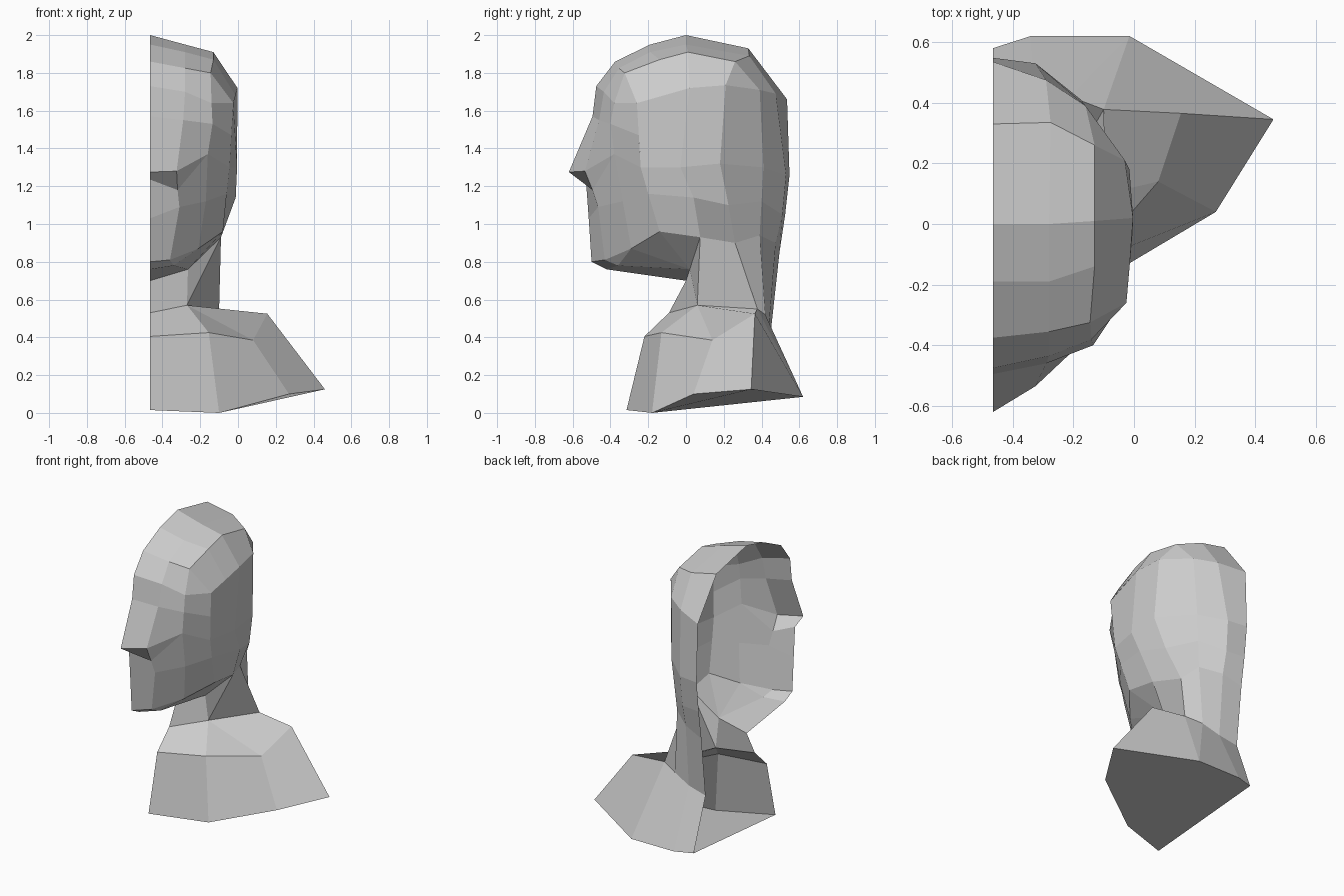
import bpy, bmesh

CUT = -0.465  # x of the open cut plane


def m(y, z):
    """Point on the cut plane profile."""
    return (CUT, y, z)


def make(name, lofts, caps=()):
    """Skin rows (top to bottom, points front to back); repeated points give triangles."""
    bm = bmesh.new()
    seen = {}

    def face(points):
        points = list(dict.fromkeys(points))
        if len(points) < 3:
            return
        for p in points:
            if p not in seen:
                seen[p] = bm.verts.new(p)
        vs = [seen[p] for p in points]
        if bm.faces.get(vs) is None:
            bm.faces.new(vs)

    for rows in lofts:
        for up, low in zip(rows, rows[1:]):
            for i in range(len(up) - 1):
                face((up[i], low[i], low[i + 1], up[i + 1]))
    for c in caps:
        face(c)
    mesh = bpy.data.meshes.new(name)
    bm.to_mesh(mesh)
    bm.free()
    ob = bpy.data.objects.new(name, mesh)
    bpy.context.collection.objects.link(ob)
    return ob


# Side and back of the skull: temple, cheek, lower cheek, jaw
temple = [(-.025, -.26, 1.64), (-.003, 0.02, 1.72), (-.03, .21, 1.735),
          (-.16, .39, 1.71), (-.29, .475, 1.69), m(.535, 1.66)]
cheek = [(-.045, -.24, 1.30), (-.005, -.03, 1.30), (-.015, .18, 1.32),
         (-.175, .41, 1.30), (-.325, .53, 1.26), m(.548, 1.26)]
lower = [(-.06, -.20, 1.16), (-.012, .04, 1.14), (-.07, .225, 1.10),
         (-.19, .40, 1.12), (-.33, .51, 1.05), m(.525, 1.05)]
jaw = [(-.08, -.14, .96), (-.09, .075, .93), (-.167, .26, .90),
       (-.205, .39, .94), (-.33, .475, .90), m(.495, .85)]

# Face, from hairline to jaw
hairline = [m(-.475, 1.73), (-.28, -.435, 1.70), (-.14, -.38, 1.64), temple[0]]
brow = [m(-.495, 1.57), (-.29, -.46, 1.55), (-.135, -.40, 1.53), (-.035, -.25, 1.47)]
nose = [m(-.62, 1.275), (-.325, -.535, 1.28), (-.16, -.38, 1.37), cheek[0]]
lip = [m(-.53, 1.235), (-.32, -.495, 1.18), nose[2], cheek[0]]
mouth = [m(-.515, 1.03), (-.31, -.465, 1.09), (-.17, -.335, 1.12), lower[0]]
chin = [m(-.50, .80), (-.36, -.43, .81), (-.21, -.29, .87), jaw[0]]

# Crown, from back to front
crown = [
    [temple[5], temple[4], temple[3], temple[2]],
    [m(.33, 1.93), (-.275, .335, 1.89), (-.13, .26, 1.86), temple[2]],
    [m(0, 2.0), (-.28, 0, 1.95), (-.13, .01, 1.91), temple[1]],
    [m(-.19, 1.95), (-.28, -.19, 1.91), (-.13, -.14, 1.87), (-.013, -.12, 1.68)],
    [m(-.375, 1.86), (-.28, -.355, 1.825), (-.145, -.325, 1.80), temple[0]],
    hairline]

# Underside of the jaw
throat = (-.265, .02, .76)
under = [chin + [jaw[1]],
         [m(-.42, .76), (-.34, -.36, .78), chin[2], jaw[0], jaw[1]],
         [m(0, .70), throat, throat, throat, jaw[1]]]

make("head", [crown, [hairline, brow, nose, lip, mouth, chin],
              [temple, cheek, lower, jaw], under])

# Neck
base = (-.27, .06, .57)
nape = [(-.10, .378, .55), (-.21, .42, .52), (-.33, .44, .47), m(.45, .44)]
neck_front = m(-.09, .53)
make("neck", [[[m(0, .70), throat, jaw[1]] + jaw[2:],
               [neck_front, base, base] + nape]])

# Shoulders with closed bottom
collar = [m(-.22, .405), (-.155, -.13, .425), (.08, .14, .385), (.155, .365, .525)]
hem = [m(-.315, .015), (-.10, -.18, 0), (.27, .04, .10), (.46, .345, .125)]
back_hem = [(-.015, .62, .085), (-.34, .62, .085), m(.58, .09)]
make("shoulders",
     [[[neck_front, base, base, nape[0]], collar, hem],
      [[collar[3]] + nape, [hem[3], back_hem[0]] + back_hem]],
     [(hem + back_hem)[::-1]])
